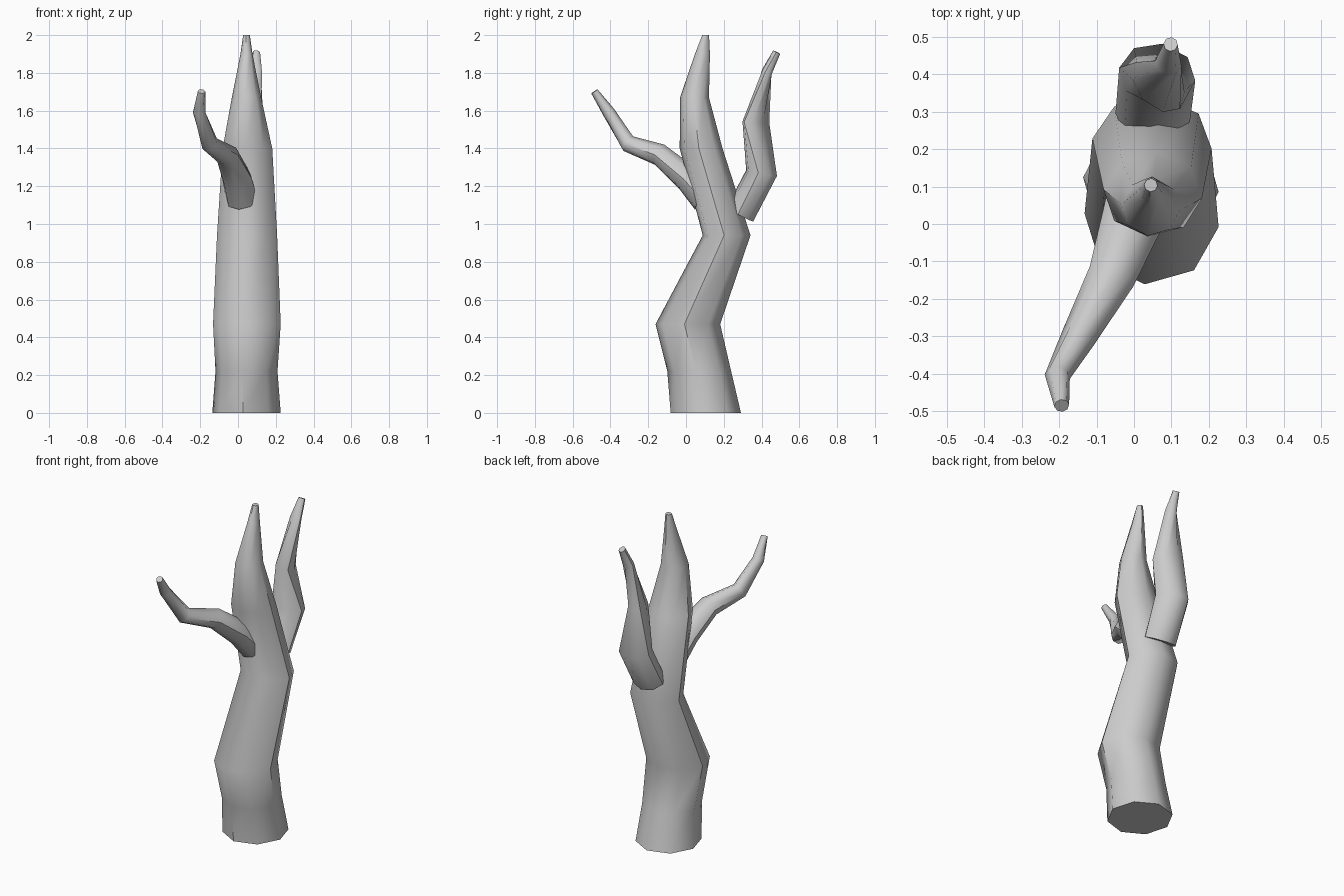
import bpy, bmesh, math
from mathutils import Vector

if "Cube" in bpy.data.objects:
    bpy.data.objects.remove(bpy.data.objects["Cube"])


def tube(name, rings, phase=0.0, level=False, sides=8):
    """Loft rings of (x, y, z, half width, half depth) along a path."""
    bm = bmesh.new()
    pts = [Vector(r[:3]) for r in rings]
    loops = []
    for i, r in enumerate(rings):
        # ring plane: level for the trunk, square to the path for branches
        if level:
            side, up = Vector((1, 0, 0)), Vector((0, 1, 0))
        else:
            a = pts[i] - pts[max(i - 1, 0)]
            b = pts[min(i + 1, len(pts) - 1)] - pts[i]
            t = (a.normalized() + b.normalized()).normalized()
            flat = Vector((t.x, t.y, 0)).normalized()
            side = Vector((flat.y, -flat.x, 0))
            up = t.cross(side)
        loop = []
        for k in range(sides):
            ang = phase + math.tau * k / sides
            loop.append(bm.verts.new(pts[i] + side * r[3] * math.cos(ang)
                                     + up * r[4] * math.sin(ang)))
        loops.append(loop)
    for lo, hi in zip(loops, loops[1:]):
        for k in range(sides):
            n = (k + 1) % sides
            bm.faces.new((lo[k], lo[n], hi[n], hi[k]))
    bm.faces.new(loops[0][::-1])
    bm.faces.new(loops[-1])
    bmesh.ops.recalc_face_normals(bm, faces=bm.faces[:])
    me = bpy.data.meshes.new(name)
    bm.to_mesh(me)
    bm.free()
    ob = bpy.data.objects.new(name, me)
    bpy.context.collection.objects.link(ob)
    bpy.ops.object.select_all(action='DESELECT')
    ob.select_set(True)
    bpy.context.view_layer.objects.active = ob
    bpy.ops.object.shade_smooth_by_angle(angle=math.radians(46))
    return ob


# Bent, tapering trunk
tube("trunk", [
    (0.045, 0.105, 0.00, 0.182, 0.187),
    (0.045, 0.070, 0.22, 0.165, 0.170),
    (0.047, 0.010, 0.47, 0.180, 0.172),
    (0.048, 0.215, 0.94, 0.160, 0.127),
    (0.050, 0.080, 1.40, 0.132, 0.114),
    (0.045, 0.045, 1.67, 0.078, 0.077),
    (0.045, 0.087, 1.90, 0.032, 0.040),
    (0.045, 0.104, 2.00, 0.018, 0.018),
], phase=math.radians(-6), level=True)

# Thick branch rising at the back
tube("back_branch", [
    (0.050, 0.285, 1.05, 0.100, 0.080),
    (0.062, 0.400, 1.27, 0.103, 0.084),
    (0.065, 0.370, 1.54, 0.085, 0.056),
    (0.092, 0.428, 1.805, 0.036, 0.029),
    (0.098, 0.480, 1.91, 0.019, 0.021),
])

# Thin crooked branch reaching forward
tube("front_branch", [
    (0.020, 0.105, 1.13, 0.085, 0.080),
    (-0.005, 0.010, 1.24, 0.082, 0.072),
    (-0.060, -0.140, 1.367, 0.064, 0.060),
    (-0.150, -0.305, 1.425, 0.046, 0.048),
    (-0.205, -0.408, 1.590, 0.034, 0.034),
    (-0.193, -0.485, 1.702, 0.020, 0.020),
])
